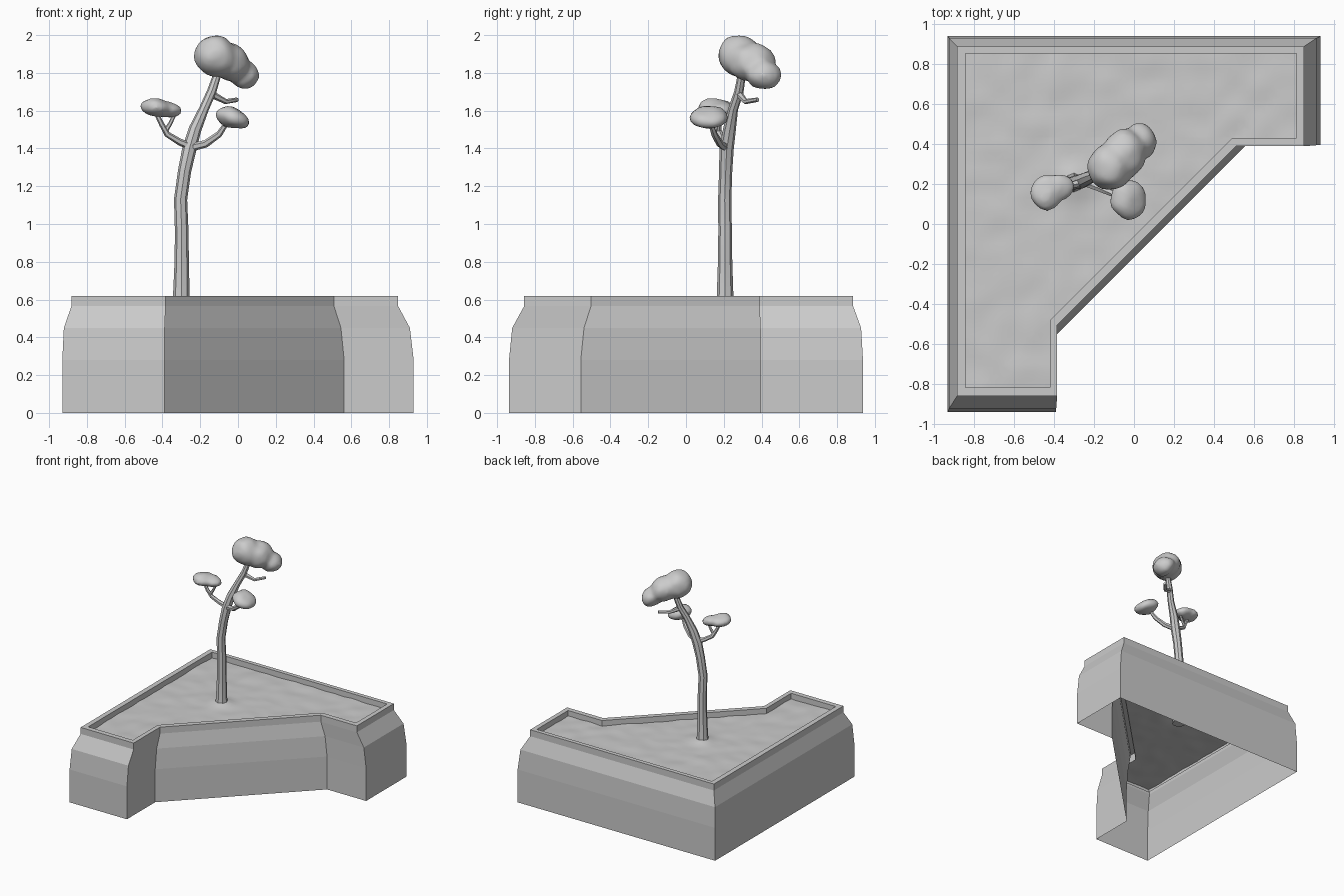
import bpy, bmesh, math
from mathutils import Vector, Matrix, noise

if "Cube" in bpy.data.objects:
    bpy.data.objects.remove(bpy.data.objects["Cube"])


def finish(name, bm, smooth=None):
    bmesh.ops.recalc_face_normals(bm, faces=bm.faces)
    me = bpy.data.meshes.new(name)
    bm.to_mesh(me)
    bm.free()
    ob = bpy.data.objects.new(name, me)
    bpy.context.collection.objects.link(ob)
    if smooth:
        bpy.ops.object.select_all(action='DESELECT')
        ob.select_set(True)
        bpy.context.view_layer.objects.active = ob
        bpy.ops.object.shade_smooth_by_angle(angle=math.radians(smooth))
    return ob


def outline(xl, xr, yf, yb, nx, ny, c):
    # corner planter plan: square with a diagonal notch, diagonal is x - y = c
    return [(xl, yb), (xl, yf), (nx, yf), (nx, nx - c), (ny + c, ny), (xr, ny), (xr, yb)]


# Planter shell, open underneath, with a turned-in rim
base = (-.93, .93, -.937, .937, -.39, .395, .167)
mid = (-.922, .91, -.92, .927, -.388, .393, .152)
top = (-.882, .848, -.857, .885, -.383, .388, .12)
inner = (-.84, .81, -.815, .85, -.42, .43, .06)
bm = bmesh.new()
rings = []
for z, dims in [(0, base), (.28, base), (.45, mid), (.565, top), (.62, top), (.62, inner), (.55, inner)]:
    rings.append([bm.verts.new((x, y, z)) for x, y in outline(*dims)])
for a, b in zip(rings, rings[1:]):
    for i in range(7):
        j = (i + 1) % 7
        bm.faces.new((a[i], a[j], b[j], b[i]))
finish("planter", bm)

# Soil: uneven sheet trimmed to the planter, with a mound at the trunk
xl, xr, yf, yb, nx, ny, c = inner
bm = bmesh.new()
bmesh.ops.create_grid(bm, x_segments=44, y_segments=44, size=.5,
                      matrix=Matrix.Translation(((xl + xr) / 2, (yf + yb) / 2, 0))
                      @ Matrix.Diagonal((xr - xl, yb - yf, 1, 1)))
for co, no in [((nx, 0, 0), (1, 0, 0)), ((0, ny, 0), (0, 1, 0)), ((c, 0, 0), (1, -1, 0))]:
    bmesh.ops.bisect_plane(bm, geom=bm.verts[:] + bm.edges[:] + bm.faces[:],
                           plane_co=co, plane_no=no)
cut = []
for f in bm.faces:
    p = f.calc_center_median()
    if p.x > nx and p.y < ny and p.x - p.y > c:
        cut.append(f)
bmesh.ops.delete(bm, geom=cut, context='FACES')
for v in bm.verts:
    d = math.hypot(v.co.x + .3, v.co.y - .21)
    v.co.z = .574 + .007 * noise.noise(v.co * 9) + .035 * math.exp(-(d / .075) ** 2)
finish("soil", bm, 40)


def tube(name, pts, sides=6):
    # swept limb; pts are (x, y, z, radius)
    bm = bmesh.new()
    P = [Vector(p[:3]) for p in pts]
    rings = []
    for i, p in enumerate(P):
        t = (P[min(i + 1, len(P) - 1)] - P[max(i - 1, 0)]).normalized()
        u = t.cross(Vector((0, 1, 0))).normalized()
        w = t.cross(u)
        rings.append([bm.verts.new(p + pts[i][3] * (u * math.cos(k * math.tau / sides)
                      + w * math.sin(k * math.tau / sides))) for k in range(sides)])
    for a, b in zip(rings, rings[1:]):
        for k in range(sides):
            m = (k + 1) % sides
            bm.faces.new((a[k], a[m], b[m], b[k]))
    bm.faces.new(rings[0])
    bm.faces.new(rings[-1])
    return finish(name, bm, 35)


# Trunk and branches
tube("trunk", [(-.30, .207, .54, .055), (-.30, .207, .62, .044), (-.298, .207, .8, .038),
               (-.298, .207, .96, .036), (-.304, .205, 1.13, .035), (-.283, .21, 1.28, .035),
               (-.257, .215, 1.4, .038), (-.228, .23, 1.5, .034), (-.18, .25, 1.61, .026),
               (-.14, .28, 1.7, .025), (-.10, .30, 1.82, .02)], 8)
tube("left_branch", [(-.25, .21, 1.41, .022), (-.31, .195, 1.435, .018),
                     (-.375, .18, 1.475, .016), (-.405, .165, 1.53, .014), (-.44, .16, 1.6, .011)])
tube("left_twig", [(-.385, .175, 1.49, .013), (-.36, .18, 1.53, .011), (-.33, .18, 1.59, .009)])
tube("right_branch", [(-.25, .21, 1.405, .022), (-.17, .18, 1.425, .02),
                      (-.10, .15, 1.475, .017), (-.05, .125, 1.55, .012)])
tube("upper_twig", [(-.145, .28, 1.69, .02), (-.065, .315, 1.648, .014), (-.005, .38, 1.658, .012)])


def foliage(name, lobes):
    # lumpy leaf clump; lobes are (centre, radii, tilt about y)
    bm = bmesh.new()
    for loc, rad, tilt in lobes:
        m = Matrix.Translation(loc) @ Matrix.Rotation(tilt, 4, 'Y') @ Matrix.Diagonal((*rad, 1))
        bmesh.ops.create_icosphere(bm, subdivisions=3, radius=1, matrix=m)
    bm.normal_update()
    for v in bm.verts:
        v.co += v.normal * .012 * noise.noise(v.co * 13)
    ob = finish(name, bm, 60)
    if len(lobes) > 1:
        r = ob.modifiers.new("merge", 'REMESH')
        r.mode = 'VOXEL'
        r.voxel_size = .016
        r.use_smooth_shade = True
        s = ob.modifiers.new("soften", 'SMOOTH')
        s.iterations = 5
    return ob


foliage("top_foliage", [((-.12, .285, 1.89), (.115, .118, .112), .3),
                        ((-.05, .35, 1.86), (.115, .125, .10), .5),
                        ((.03, .41, 1.79), (.085, .095, .078), .5)])
foliage("left_foliage", [((-.435, .155, 1.617), (.085, .09, .05), .05),
                         ((-.365, .185, 1.608), (.068, .07, .045), .2)])
foliage("right_foliage", [((-.03, .122, 1.562), (.095, .095, .053), .35)])
